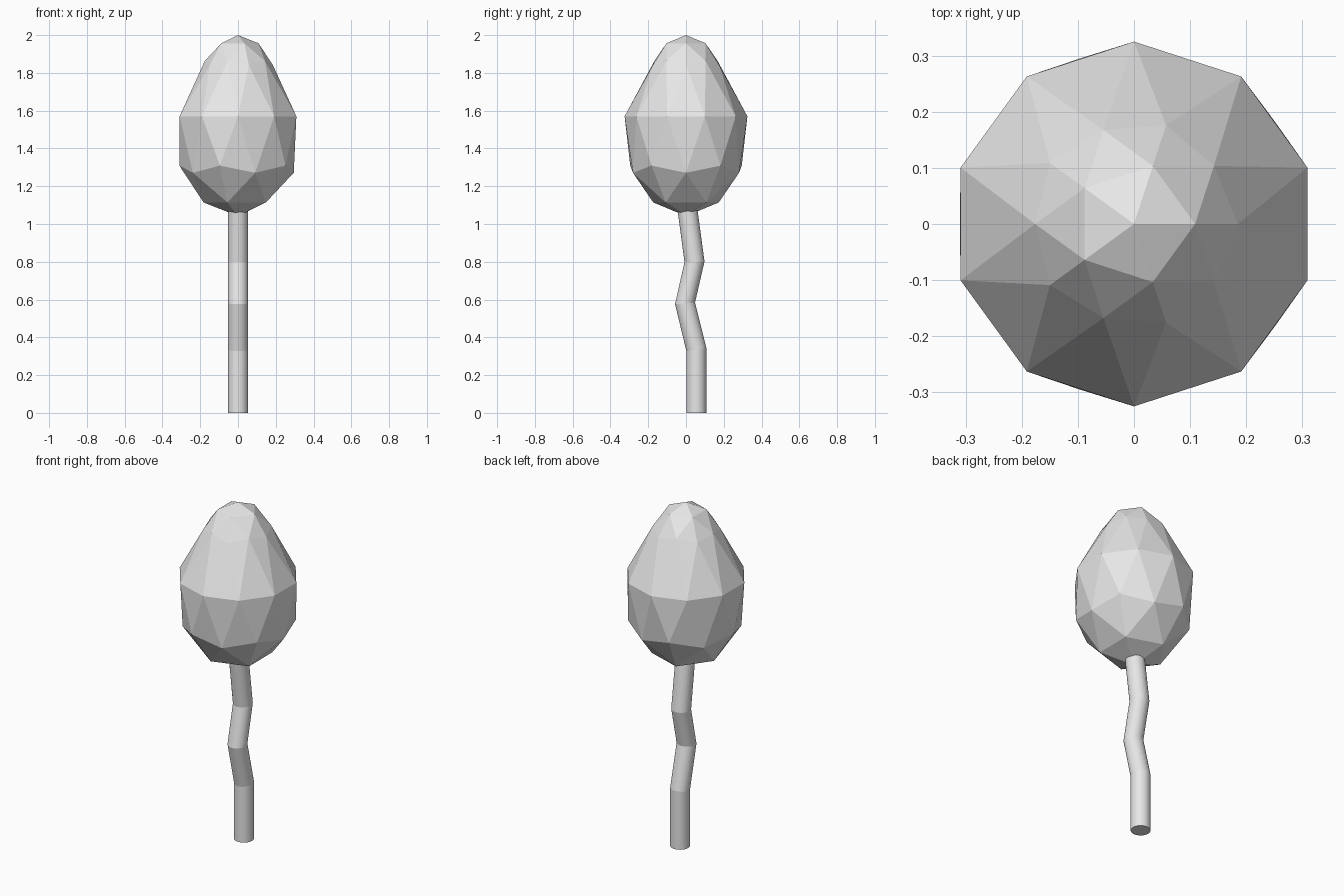
import bpy
import bmesh
import math

cube = bpy.data.objects.get("Cube")
if cube:
    bpy.data.objects.remove(cube, do_unlink=True)

grey = bpy.data.materials.new("light_grey")
grey.use_nodes = True
colour = (0.8, 0.8, 0.8, 1.0)
grey.diffuse_color = colour
grey.node_tree.nodes["Principled BSDF"].inputs["Base Color"].default_value = colour


def finish(bm, name):
    bmesh.ops.recalc_face_normals(bm, faces=bm.faces)
    mesh = bpy.data.meshes.new(name)
    bm.to_mesh(mesh)
    bm.free()
    mesh.materials.append(grey)
    obj = bpy.data.objects.new(name, mesh)
    bpy.context.collection.objects.link(obj)
    return obj


# Crown: faceted ball, narrowed and raised above its middle ring, rounder below
bm = bmesh.new()
bmesh.ops.create_icosphere(bm, subdivisions=2, radius=1)
for v in bm.verts:
    h = v.co.z
    if h > 0.1:
        width, z = 0.207, 1.711 + 0.289 * h
    elif h < -0.1:
        width, z = 0.347, 1.525 + 0.483 * h
    else:
        width, z = 0.325, 1.57
    v.co = (v.co.x * width, v.co.y * width, z)
finish(bm, "crown")

# Trunk: round rings joined along a crooked path of (y, z, ring slope)
SIDES, RADIUS = 32, 0.053
path = [(0.055, 0, 0), (0.055, 0.335, 0.15), (-0.005, 0.58, 0.08),
        (0.045, 0.80, 0.03), (0.01, 1.06, 0), (0, 1.13, 0)]
bm = bmesh.new()
rings = []
for y, z, slope in path:
    ring = []
    for i in range(SIDES):
        a = math.tau * i / SIDES
        dy = RADIUS * math.sin(a)
        ring.append(bm.verts.new((RADIUS * math.cos(a), y + dy, z + slope * dy)))
    rings.append(ring)
for low, high in zip(rings, rings[1:]):
    for i in range(SIDES):
        j = (i + 1) % SIDES
        bm.faces.new((low[i], low[j], high[j], high[i]))
bm.faces.new(rings[0])
bm.faces.new(rings[-1])
finish(bm, "trunk")
